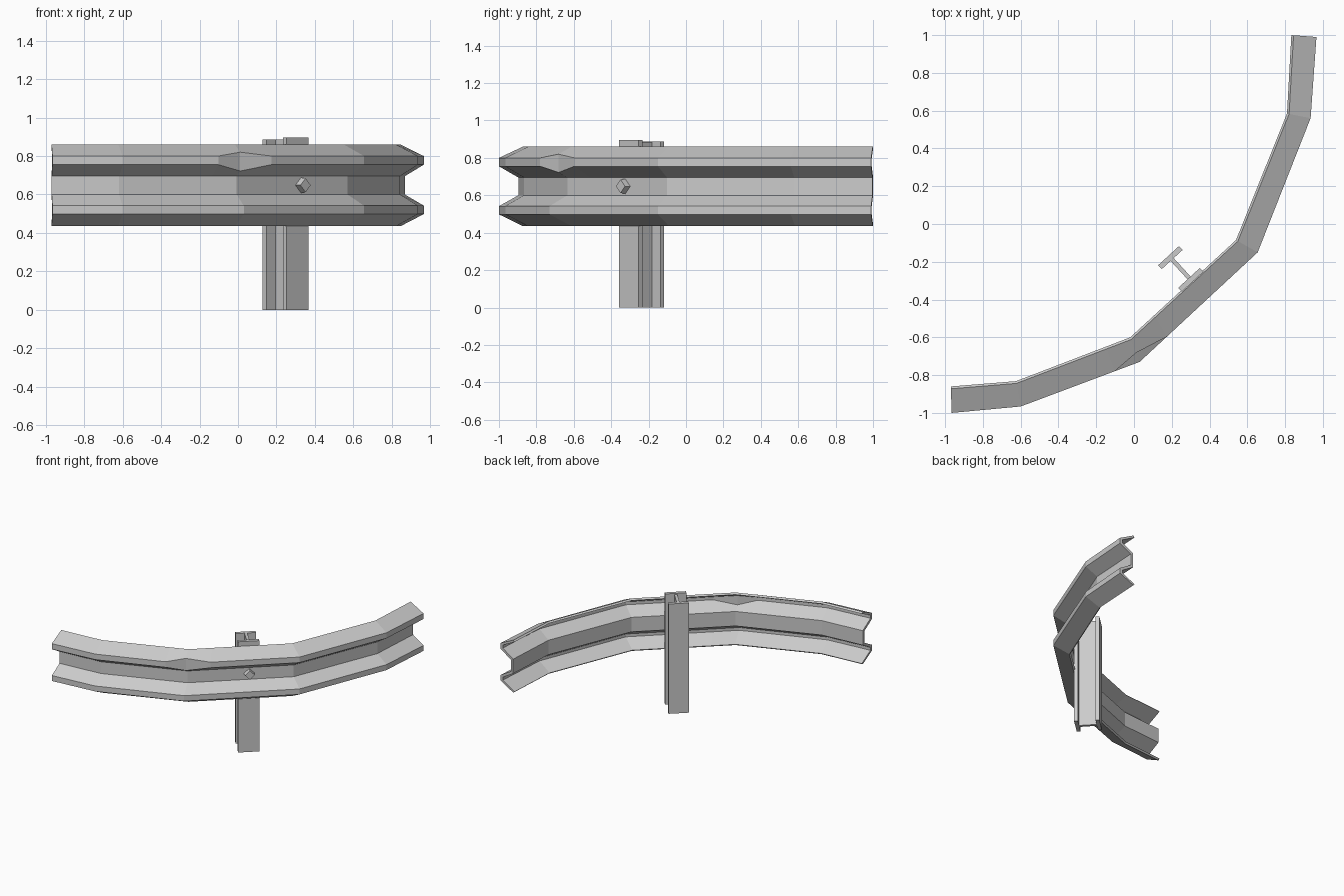
import bpy, bmesh
from mathutils import Vector, Matrix

if "Cube" in bpy.data.objects:
    bpy.data.objects.remove(bpy.data.objects["Cube"])

steel = bpy.data.materials.new("galvanised grey")
steel.use_nodes = True
steel.diffuse_color = (0.6, 0.6, 0.6, 1)
steel.node_tree.nodes["Principled BSDF"].inputs["Base Color"].default_value = (0.6, 0.6, 0.6, 1)


def finish(bm, name):
    bmesh.ops.recalc_face_normals(bm, faces=bm.faces)
    mesh = bpy.data.meshes.new(name)
    bm.to_mesh(mesh)
    bm.free()
    mesh.materials.append(steel)
    obj = bpy.data.objects.new(name, mesh)
    bpy.context.collection.objects.link(obj)
    return obj


# Bent rail: back and front edge of each station in plan
DEPTH = 0.135
stations = [(Vector(b), Vector(f)) for b, f in [
    ((-0.97, -0.86), (-0.965, -1.0)),
    ((-0.625, -0.832), (-0.6, -0.966)),
    ((-0.02, -0.60), (0.03, -0.73)),
    ((0.54, -0.085), (0.655, -0.15)),
    ((0.81, 0.585), (0.935, 0.56)),
    ((0.833, 1.0), (0.966, 0.99)),
]]


def between(i, t):
    return tuple(a.lerp(b, t) for a, b in zip(stations[i], stations[i + 1]))


# Extra stations on either side of the dent
path = stations[:2] + [between(1, 0.79), stations[2], between(2, 0.23)] + stations[3:]
DENT = 3

# W-shaped section as (depth, height): front face, then back face
front = [(0.012, 0.86), (0.135, 0.80), (0.135, 0.755), (0.035, 0.695),
         (0.035, 0.60), (0.135, 0.542), (0.135, 0.498), (0.012, 0.435)]
back = [(0, 0.446), (0.113, 0.507), (0.113, 0.53), (0.013, 0.589),
        (0.013, 0.706), (0.113, 0.766), (0.113, 0.79), (0, 0.848)]
section = front + back

bm = bmesh.new()
rings = []
for i, (b, f) in enumerate(path):
    points = list(section)
    if i == DENT:  # crushed upper ridge
        points[1], points[2] = (0.085, 0.82), (0.085, 0.722)
        points[-3], points[-2] = (0.065, 0.735), (0.065, 0.81)
    ring = []
    for d, z in points:
        p = b.lerp(f, d / DEPTH)
        ring.append(bm.verts.new((p.x, p.y, z)))
    rings.append(ring)
n = len(section)
for a, b in zip(rings, rings[1:]):
    for k in range(n):
        bm.faces.new((a[k], a[(k + 1) % n], b[(k + 1) % n], b[k]))
for ring in (rings[0], rings[-1]):  # end caps, one quad per strip
    for k in range(n // 2 - 1):
        bm.faces.new((ring[k], ring[k + 1], ring[n - 2 - k], ring[n - 1 - k]))
finish(bm, "rail")

# Local frame of the middle span: x along the rail, y toward the back
along = (stations[3][0] - stations[2][0]).normalized()
frame = Matrix.Translation((0.305, -0.30, 0)) @ Matrix.Rotation(along.angle_signed(Vector((1, 0))), 4, 'Z')

# I-beam post with slightly uneven flange tops
bm = bmesh.new()
for half, y0, y1, top in [(0.078, -0.008, 0.02, 0.895),
                          (0.011, 0.02, 0.152, 0.886),
                          (0.075, 0.152, 0.18, 0.887)]:
    box = Matrix.Translation((0, (y0 + y1) / 2, top / 2)) @ Matrix.Diagonal((2 * half, y1 - y0, top, 1))
    bmesh.ops.create_cube(bm, size=1, matrix=box)
finish(bm, "post").matrix_world = frame

# Diamond-shaped bolt head in the rail channel
bm = bmesh.new()
bmesh.ops.create_cone(bm, cap_ends=True, segments=4, radius1=0.04, radius2=0.036, depth=0.035,
                      matrix=Matrix.Translation((0, -0.051, 0.648)) @ Matrix.Rotation(1.5708, 4, 'X'))
finish(bm, "bolt").matrix_world = frame
